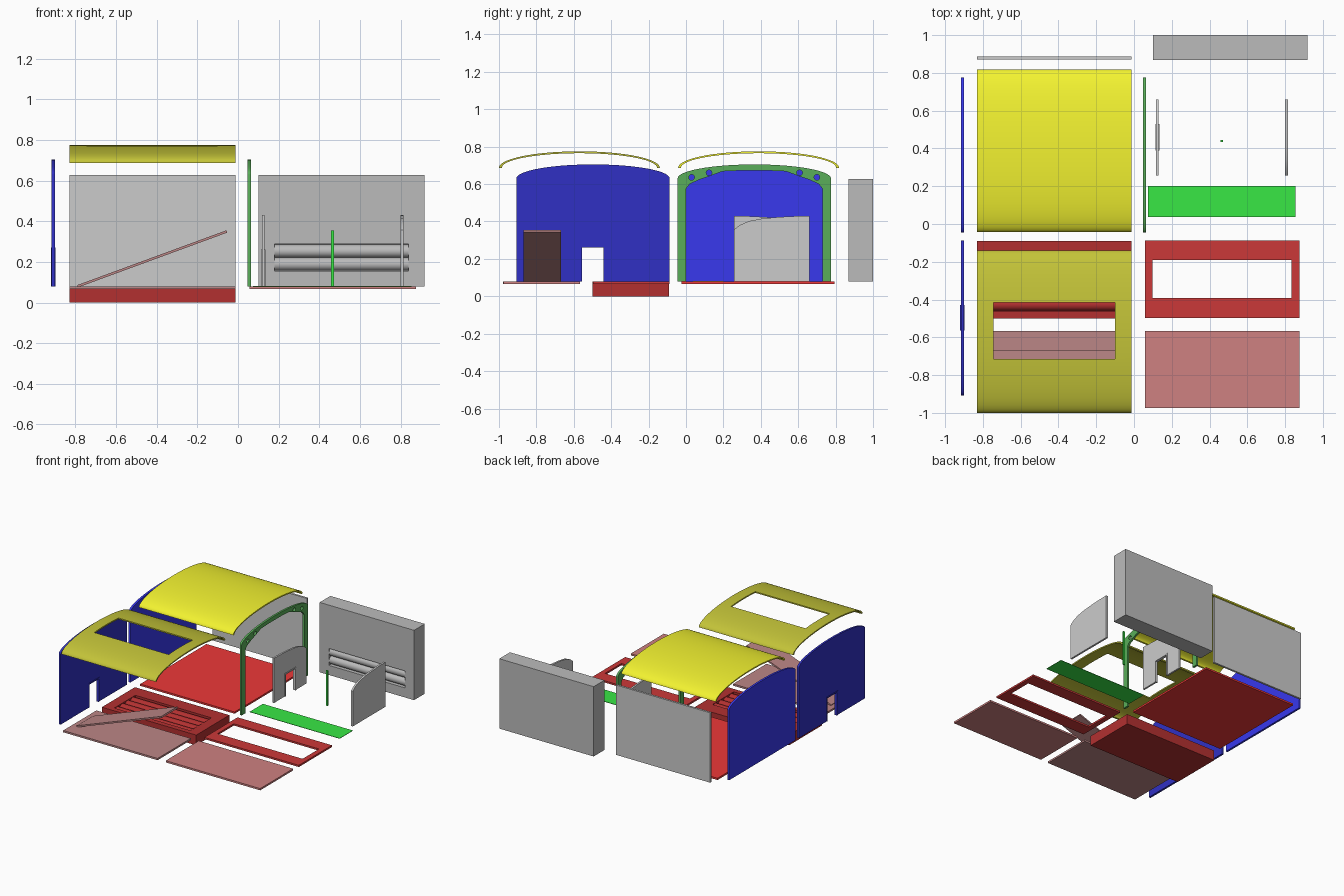
import bpy, bmesh, math

if "Cube" in bpy.data.objects:
    bpy.data.objects.remove(bpy.data.objects["Cube"])


def paint(ob, color):
    if color:
        mat = bpy.data.materials.new(ob.name + "_paint")
        mat.diffuse_color = (*color, 1)
        mat.use_nodes = True
        mat.node_tree.nodes["Principled BSDF"].inputs["Base Color"].default_value = mat.diffuse_color
        ob.data.materials.append(mat)


def prism(name, pts, x0, x1, color=None, smooth=False):
    """Extrude a (y, z) outline along x."""
    bm = bmesh.new()
    a = [bm.verts.new((x0, y, z)) for y, z in pts]
    b = [bm.verts.new((x1, y, z)) for y, z in pts]
    bm.faces.new(a)
    bm.faces.new(b[::-1])
    n = len(pts)
    for i in range(n):
        j = (i + 1) % n
        bm.faces.new((a[j], a[i], b[i], b[j]))
    bmesh.ops.recalc_face_normals(bm, faces=bm.faces)
    me = bpy.data.meshes.new(name)
    bm.to_mesh(me)
    bm.free()
    ob = bpy.data.objects.new(name, me)
    bpy.context.collection.objects.link(ob)
    paint(ob, color)
    if smooth:
        smooth_it(ob)
    return ob


def smooth_it(ob):
    bpy.ops.object.select_all(action='DESELECT')
    ob.select_set(True)
    bpy.context.view_layer.objects.active = ob
    bpy.ops.object.shade_smooth_by_angle(angle=math.radians(30))


def box(name, x0, x1, y0, y1, z0, z1, color=None):
    return prism(name, [(y0, z0), (y1, z0), (y1, z1), (y0, z1)], x0, x1, color)


def rod(name, x0, x1, y, z, r, color=None):
    pts = [(y + r * math.cos(k * math.tau / 24), z + r * math.sin(k * math.tau / 24)) for k in range(24)]
    return prism(name, pts, x0, x1, color, True)


def cut(ob, cutter):
    cutter.hide_render = True
    m = ob.modifiers.new("cut", 'BOOLEAN')
    m.operation = 'DIFFERENCE'
    m.solver = 'EXACT'
    m.object = cutter
    bpy.context.view_layer.objects.active = ob
    bpy.ops.object.modifier_apply(modifier=m.name)
    bpy.data.objects.remove(cutter)


def arc(cy, half, z0, rise, n=36):
    """Elliptical arch from -y to +y."""
    return [(cy - half * math.cos(math.pi * i / n), z0 + rise * math.sin(math.pi * i / n)) for i in range(n + 1)]


def door_trim(name, x0, x1, y0, y1, z0, z1, w, color=None):
    """Upside-down U frame around a doorway."""
    prism(name, [(y0, z0), (y0, z1), (y1, z1), (y1, z0), (y1 - w, z0), (y1 - w, z1 - w),
                 (y0 + w, z1 - w), (y0 + w, z0)], x0, x1, color)


F = 0.08  # floor level
ROOF, ROOF2 = (0.9, 0.9, 0.03), (0.55, 0.55, 0.04)
BLUE, NAVY = (0.04, 0.04, 0.85), (0.03, 0.03, 0.55)
RED, MAROON, CRIMSON = (0.85, 0.04, 0.04), (0.45, 0.03, 0.03), (0.6, 0.04, 0.04)
BROWN, BROWN2 = (0.5, 0.24, 0.24), (0.62, 0.22, 0.22)
GREEN, LIME = (0.1, 0.42, 0.1), (0.04, 0.8, 0.06)
GREY, DARK = (0.65, 0.65, 0.65), (0.5, 0.5, 0.5)

# curved roofs, one with a skylight opening
for name, cy, col in (("roof_plain", 0.388, ROOF), ("roof_skylight", -0.57, ROOF2)):
    outline = arc(cy, 0.43, 0.687, 0.088) + arc(cy, 0.415, 0.687, 0.078)[::-1]
    roof = prism(name, outline, -0.83, -0.012, col)
    if name == "roof_skylight":
        cut(roof, box("skylight_cutter", -0.745, -0.10, -0.715, -0.415, 0.5, 1.0))
    smooth_it(roof)

# blue end walls
prism("end_wall_plain", [(-0.045, F)] + arc(0.365, 0.41, 0.63, 0.075) + [(0.775, F)],
      -0.917, -0.901, BLUE, True)
prism("end_wall_door", [(-0.907, F)] + arc(-0.497, 0.41, 0.63, 0.075) +
      [(-0.087, F), (-0.44, F), (-0.44, 0.26), (-0.555, 0.26), (-0.555, F)], -0.917, -0.901, NAVY, True)
door_trim("end_wall_door_trim", -0.92, -0.898, -0.565, -0.43, F, 0.27, 0.01, NAVY)

# green arched rib with four round holes
half = [(0.365, F), (0.365, 0.575), (0.345, 0.6), (0.29, 0.625), (0.245, 0.64), (0.17, 0.668), (0.08, 0.672)]
inner = [(0.365 - d, z) for d, z in half] + [(0.365 + d, z) for d, z in half[::-1]]
rib = prism("arched_rib", [(-0.045, F)] + arc(0.365, 0.41, 0.63, 0.075) + [(0.775, F)] + inner[::-1],
            0.047, 0.063, GREEN)
for s in (-1, 1):
    for d, z in ((0.335, 0.636), (0.242, 0.66)):
        cut(rib, rod("hole_cutter", 0, 0.1, 0.365 + s * d, z, 0.015))
smooth_it(rib)

# side walls
box("side_wall_thin", -0.83, -0.012, 0.87, 0.886, F, 0.627, GREY)
thick = box("side_wall_thick", 0.10, 0.918, 0.868, 1.0, F, 0.627, DARK)
cut(thick, box("recess_cutter", 0.18, 0.84, 0.8, 0.925, 0.155, 0.287))
for i in range(2):
    rod("wall_recess_tube", 0.178, 0.842, 0.902, 0.189 + i * 0.064, 0.032, DARK)

# floors
box("main_floor", -0.83, -0.012, -0.025, 0.795, 0.066, F, RED)
box("floor_panel_left", -0.83, -0.012, -0.978, -0.567, 0.066, F, BROWN)
box("floor_panel_right", 0.057, 0.875, -0.975, -0.567, 0.066, F, BROWN2)
base = box("deep_base", -0.83, -0.012, -0.5, -0.09, 0, F, MAROON)
cut(base, box("base_cutter", -0.75, -0.09, -0.46, -0.2, 0.025, 0.2))
for i in range(4):
    rod("base_recess_tube", -0.752, -0.088, -0.4275 + i * 0.065, 0.045, 0.032, MAROON)
lid = box("open_frame_panel", 0.057, 0.875, -0.497, -0.087, 0.066, F, CRIMSON)
cut(lid, box("frame_cutter", 0.097, 0.835, -0.393, -0.19, 0, 0.2))

# sloping ramp
ramp = box("ramp", -0.391, 0.391, -0.1, 0.1, -0.006, 0.006, BROWN)
ramp.location = (-0.422, -0.768, 0.215)
ramp.rotation_euler = (0, -math.atan2(0.27, 0.735), 0)

# green shelf strip and slim post
box("shelf_strip", 0.075, 0.855, 0.037, 0.2, 0.078, 0.081, LIME)
box("slim_post", 0.457, 0.472, 0.435, 0.445, F, 0.355, LIME)

# interior partitions with mirrored curved tops, one with a doorway
top = [(0.257, 0.357), (0.29, 0.382), (0.34, 0.403), (0.41, 0.416), (0.5, 0.424), (0.58, 0.428), (0.66, 0.43)]
prism("partition_plain", [(0.257, F)] + top + [(0.66, F)], 0.8, 0.815, GREY, True)
mirrored = [(0.917 - y, z) for y, z in top][::-1]
prism("partition_door", [(0.257, F)] + mirrored +
      [(0.66, F), (0.52, F), (0.52, 0.25), (0.4, 0.25), (0.4, F)], 0.117, 0.131, GREY, True)
door_trim("partition_door_trim", 0.113, 0.135, 0.39, 0.53, F, 0.26, 0.01, GREY)
